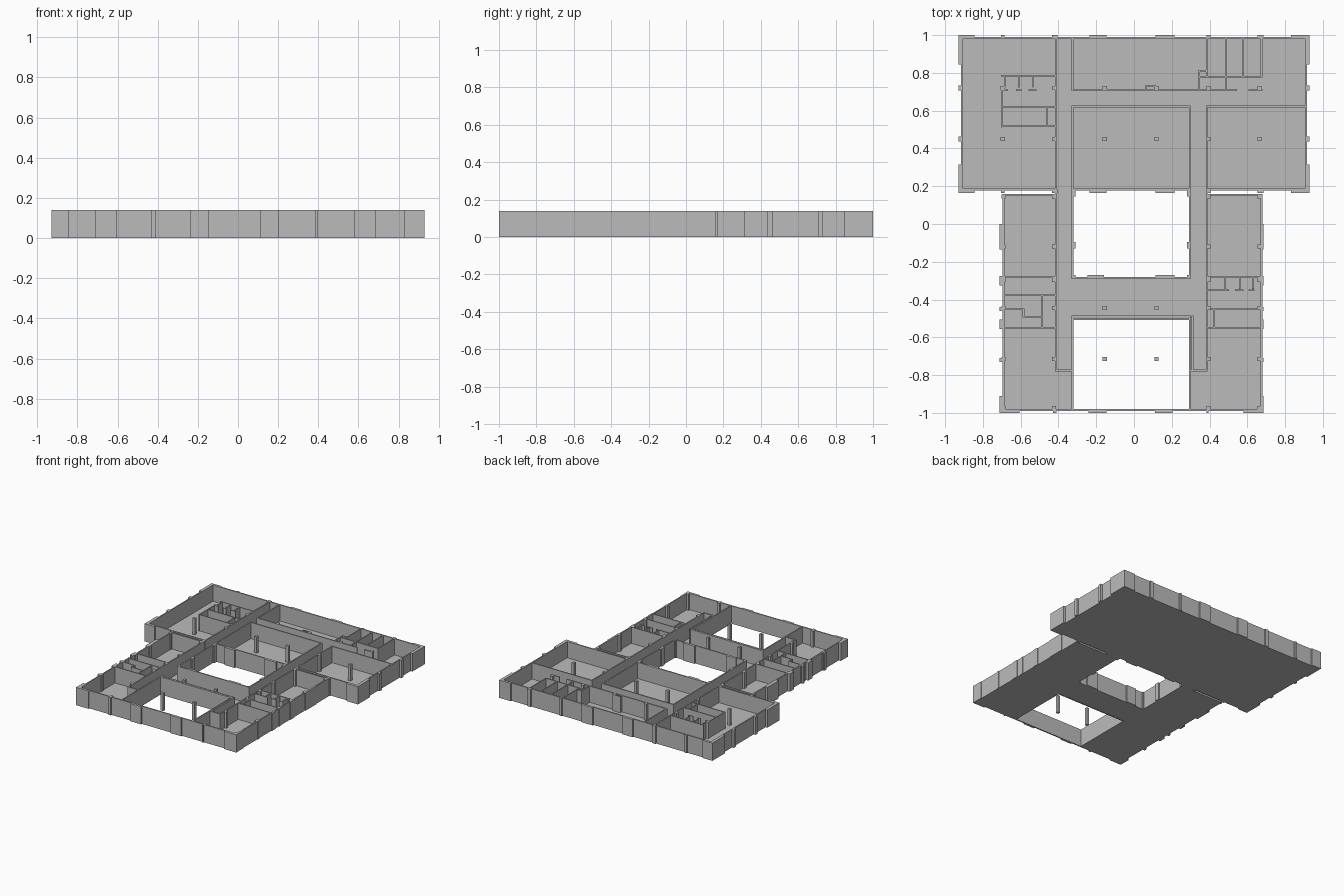
import bpy
import bmesh

# Remove the default cube only
default_cube = bpy.data.objects.get("Cube")
if default_cube:
    bpy.data.objects.remove(default_cube, do_unlink=True)

concrete = bpy.data.materials.new("plain_grey")
concrete.use_nodes = True
GREY = (0.5, 0.5, 0.5, 1)
concrete.diffuse_color = GREY
concrete.node_tree.nodes["Principled BSDF"].inputs["Base Color"].default_value = GREY

# Shared building lines
HEIGHT, SLAB, THICK = .14, .012, .01
OUTER, REAR, MID = .91, .985, .182          # rear block edges
WING_R, WING_L, WING_TOP, FRONT = -.69, .675, .155, -.985
HALL_R, COURT_R, COURT_L, HALL_L = -.413, -.325, .295, .385
AISLE_REAR, AISLE_FRONT = .708, .622        # cross aisle in the rear block
LINK_REAR, LINK_FRONT = -.285, -.49         # cross corridor between courts
HALL_END = -.775
COLUMN_LINES = (-.695, -.42, -.155, .12, .395, .665)


def add_box(bm, x0, x1, y0, y1, z0, z1):
    """Add an axis-aligned block to a mesh."""
    cube = bmesh.ops.create_cube(bm, size=1)
    for v in cube["verts"]:
        v.co.x = x1 if v.co.x > 0 else x0
        v.co.y = y1 if v.co.y > 0 else y0
        v.co.z = z1 if v.co.z > 0 else z0


def finish(bm, name):
    mesh = bpy.data.meshes.new(name)
    bm.to_mesh(mesh)
    bm.free()
    mesh.materials.append(concrete)
    bpy.context.collection.objects.link(bpy.data.objects.new(name, mesh))


def slab(name, x0, x1, y0, y1):
    bm = bmesh.new()
    add_box(bm, x0, x1, y0, y1, 0, SLAB)
    finish(bm, name)


def walls(name, across=(), along=(), thick=THICK):
    """across: (y, x0, x1) walls; along: (x, y0, y1) walls."""
    bm = bmesh.new()
    h = thick / 2
    for y, a, b in across:
        add_box(bm, min(a, b) - h, max(a, b) + h, y - h, y + h, 0, HEIGHT)
    for x, a, b in along:
        add_box(bm, x - h, x + h, min(a, b) - h, max(a, b) + h, 0, HEIGHT)
    finish(bm, name)


def piers(name, axis, line, face, spans):
    """Blocks standing out from a facade line to an outer face."""
    bm = bmesh.new()
    low, high = sorted((line, face))
    for a, b in spans:
        if axis == "x":
            add_box(bm, a, b, low, high, 0, HEIGHT)
        else:
            add_box(bm, low, high, a, b, 0, HEIGHT)
    finish(bm, name)


def columns(name, xs, ys, size=.022):
    bm = bmesh.new()
    for x in xs:
        for y in ys:
            add_box(bm, x - size / 2, x + size / 2, y - size / 2, y + size / 2, 0, HEIGHT)
    finish(bm, name)


# Floor slabs
slab("rear_block_floor", -OUTER, OUTER, MID, REAR)
slab("right_wing_floor", WING_R, COURT_R, FRONT, WING_TOP)
slab("left_wing_floor", COURT_L, WING_L, FRONT, WING_TOP)
slab("cross_corridor_floor", COURT_R, COURT_L, LINK_FRONT, LINK_REAR)
slab("right_hall_link_floor", HALL_R, COURT_R, WING_TOP, MID)
slab("left_hall_link_floor", COURT_L, HALL_L, WING_TOP, MID)

# Rear block facades with corner and intermediate piers
walls("rear_block_facades",
      across=[(REAR, -OUTER, OUTER), (MID, -OUTER, HALL_R),
              (MID, COURT_R, COURT_L), (MID, HALL_L, OUTER)],
      along=[(-OUTER, MID, REAR), (OUTER, MID, REAR)])
side_spans = [(.165, .315), (.437, .463), (.707, .733), (.845, 1)]
for side, label in ((-1, "right"), (1, "left")):
    piers(label + "_side_piers", "y", side * (OUTER - .004), side * .93, side_spans)
rear_spans = [(-.93, -.845), (-.705, -.685), (-.435, -.405), (-.235, -.145),
              (.115, .215), (.385, .405), (.655, .685), (.83, .93)]
piers("rear_facade_piers", "x", REAR - .004, 1, rear_spans)
piers("rear_block_front_piers", "x", MID, .165, rear_spans)

# Wing facades
walls("wing_facades",
      across=[(WING_TOP, WING_R, HALL_R), (WING_TOP, HALL_L, WING_L),
              (FRONT, WING_R, WING_L)],
      along=[(WING_R, FRONT, WING_TOP), (WING_L, FRONT, WING_TOP)])
wing_spans = [(-.995, -.91), (-.73, -.71), (-.555, -.505), (-.46, -.44),
              (-.325, -.275), (-.135, 0)]
piers("right_wing_piers", "y", WING_R, -.713, wing_spans)
piers("left_wing_piers", "y", WING_L, .685, wing_spans)
piers("front_facade_piers", "x", FRONT, -1,
      [(-.713, -.605), (-.43, -.41), (-.24, -.145), (.11, .205),
       (HALL_L, .395), (.58, .685)])

# Long halls running front to back
walls("right_hall", across=[(HALL_END, HALL_R, COURT_R)],
      along=[(HALL_R, HALL_END, REAR), (COURT_R, AISLE_REAR, REAR),
             (COURT_R, MID, AISLE_FRONT), (COURT_R, LINK_REAR, MID),
             (COURT_R, FRONT, LINK_FRONT)])
walls("left_hall", across=[(HALL_END, COURT_L, HALL_L)],
      along=[(HALL_L, HALL_END, AISLE_FRONT), (COURT_L, MID, AISLE_FRONT),
             (COURT_L, LINK_REAR, MID), (COURT_L, FRONT, LINK_FRONT),
             (COURT_L + .015, HALL_END, LINK_FRONT)])
walls("cross_aisle",
      across=[(AISLE_REAR, COURT_R, .54), (AISLE_REAR, .61, .675),
              (AISLE_FRONT, COURT_R, COURT_L), (AISLE_FRONT, HALL_L, OUTER)])
walls("cross_corridor",
      across=[(LINK_REAR, COURT_R, COURT_L), (LINK_FRONT, COURT_R, COURT_L),
              (LINK_FRONT - .012, COURT_R, COURT_L)])
piers("courtyard_end_piers", "x", LINK_REAR, LINK_REAR + .015,
      [(COURT_R, -.31), (-.245, -.16), (.115, .215), (.28, COURT_L)])
for x, out, label in ((COURT_R, .015, "right"), (COURT_L, -.015, "left")):
    piers(label + "_courtyard_piers", "y", x, x + out, [(-.13, -.095), (.145, MID)])

# Rear block rooms, right side
walls("right_washroom",
      across=[(.785, -.70, HALL_R), (AISLE_REAR, -.70, -.67),
              (AISLE_REAR, -.62, -.60), (AISLE_REAR, -.555, -.52)],
      along=[(-.70, .515, AISLE_REAR)], thick=.007)
walls("right_washroom_stalls",
      along=[(x, .725, .785) for x in (-.685, -.61, -.535)], thick=.007)
walls("right_store_room",
      across=[(AISLE_FRONT, -.70, HALL_R), (.517, -.70, HALL_R)],
      along=[(-.462, .517, AISLE_FRONT)], thick=.008)

# Rear block rooms, left side
walls("left_office_rooms",
      across=[(.78, .345, .675), (.81, .345, HALL_L)],
      along=[(HALL_L, .78, REAR), (.485, AISLE_REAR, REAR), (.578, .78, REAR),
             (.675, .78, REAR), (.345, AISLE_REAR, .81)], thick=.008)
walls("aisle_niche", across=[(.73, .062, .115)],
      along=[(.062, AISLE_REAR, .73)], thick=.007)

# Wing rooms
for label, a, b in (("right", WING_R, HALL_R), ("left", HALL_L, WING_L)):
    walls(label + "_wing_dividers", across=[(y, a, b) for y in (-.28, -.55)], thick=.008)
walls("right_wing_store",
      across=[(-.378, WING_R, HALL_R), (-.452, WING_R, -.585), (-.49, -.585, -.485)],
      along=[(-.585, -.49, -.452), (-.485, -.55, -.378)], thick=.008)
walls("left_wing_washroom",
      across=[(-.35, HALL_L, .50), (-.35, .54, .575), (-.35, .61, .635),
              (-.452, HALL_L, WING_L)],
      along=[(.482, -.35, -.28), (.56, -.34, -.28), (.63, -.34, -.28),
             (.425, -.55, -.452)], thick=.008)

# Structural columns
columns("rear_block_columns", COLUMN_LINES, (.45, .72))
columns("wing_columns", (-.69, -.423, .395, .665), (.145, -.12, -.295, -.445, -.715, -.975))
columns("court_columns", COLUMN_LINES[2:4], (-.445, -.715))
